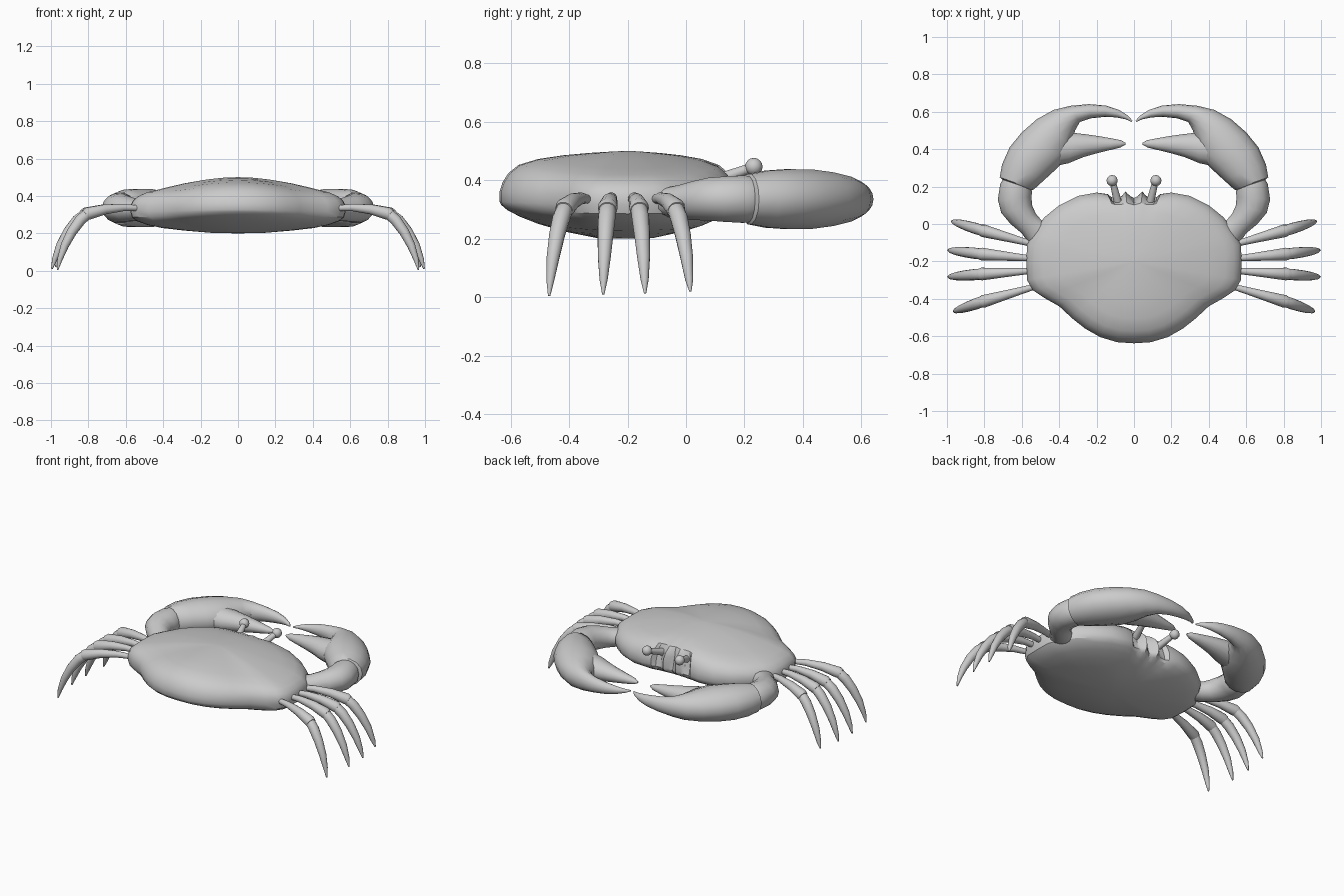
import bpy, bmesh
from math import cos, sin, pi, radians
from mathutils import Vector


def finish(bm, name, mirror=False, angle=40):
    bmesh.ops.recalc_face_normals(bm, faces=bm.faces)
    me = bpy.data.meshes.new(name)
    bm.to_mesh(me)
    bm.free()
    ob = bpy.data.objects.new(name, me)
    bpy.context.collection.objects.link(ob)
    bpy.ops.object.select_all(action='DESELECT')
    bpy.context.view_layer.objects.active = ob
    ob.select_set(True)
    bpy.ops.object.shade_smooth_by_angle(angle=radians(angle))
    if mirror:
        ob.modifiers.new("Mirror", 'MIRROR')
    return ob


def loft(name, rings, mirror=False, angle=40):
    bm = bmesh.new()
    loops = [[bm.verts.new(p) for p in r] for r in rings]
    n = len(loops[0])
    for a, b in zip(loops, loops[1:]):
        for i in range(n):
            j = (i + 1) % n
            bm.faces.new((a[i], a[j], b[j], b[i]))
    bm.faces.new(loops[0])
    bm.faces.new(loops[-1])
    return finish(bm, name, mirror, angle)


def claw_part(name, sections, sides=14):
    """Each section: outer x, y, inner x, y, centre z, half height."""
    rings = []
    for ox, oy, ix, iy, z, h in sections:
        c = Vector(((ox + ix) / 2, (oy + iy) / 2, z))
        a = Vector(((ox - ix) / 2, (oy - iy) / 2, 0))
        rings.append([c + a * cos(2 * pi * k / sides) + Vector((0, 0, h * sin(2 * pi * k / sides)))
                      for k in range(sides)])
    return loft(name, rings, True)


def tube(name, pts, radii, sides=14):
    pts = [Vector(p) for p in pts]
    rings = []
    for i, p in enumerate(pts):
        t = (pts[min(i + 1, len(pts) - 1)] - pts[max(i - 1, 0)]).normalized()
        s = t.cross(Vector((0, 0, 1))).normalized()
        u = s.cross(t)
        rings.append([p + radii[i] * (s * cos(2 * pi * k / sides) + u * sin(2 * pi * k / sides))
                      for k in range(sides)])
    return loft(name, rings, True)


# Shell: half outline with toothed front edge, swept through scaled levels
half = [(0, .165), (.02, .165), (.045, .166), (.065, .166), (.085, .166), (.12, .166), (.14, .166),
        (.2, .168), (.3, .15), (.4, .10), (.48, .035), (.54, -.05), (.572, -.11), (.575, -.2),
        (.572, -.3), (.54, -.355), (.48, -.395), (.4, -.44), (.33, -.505), (.26, -.56),
        (.18, -.605), (.09, -.632), (0, -.638)]
notch = {0: -.04, 1: -.02, 2: .008, 3: -.02, 4: -.035, 5: -.035, 6: -.008}
# Level: scale, height, extra height toward front and back, notch strength
levels = [(.02, .2, 0, 0), (.25, .203, 0, 0), (.5, .215, .01, 0), (.7, .228, .023, 0),
          (.84, .245, .03, 0), (.94, .265, .033, .2), (.985, .285, .03, .5), (1, .315, .012, .8),
          (1, .35, .01, 1), (.975, .376, .017, 1), (.93, .398, .026, .7), (.85, .418, .034, .2),
          (.7, .44, .032, 0), (.5, .467, .018, 0), (.3, .487, .006, 0), (.15, .497, 0, 0), (.02, .5, 0, 0)]
rings = []
for s, z, lift, cut in levels:
    right = []
    for k, (x, y) in enumerate(half):
        w = (y + .2) ** 2 / (x * x + (y + .2) ** 2)
        right.append(Vector((x * s, -.2 + (y + .2) * s + notch.get(k, 0) * cut, z + lift * w)))
    left = [Vector((-p.x, p.y, p.z)) for p in reversed(right[1:-1])]
    rings.append(right + left)
loft("shell", rings, angle=30)

# Claws: arm, palm with curved upper finger, and lower finger
claw_part("claw_arm", [
    (.55, -.12, .44, .0, .325, .05), (.60, -.05, .495, .02, .325, .06),
    (.66, .0, .525, .055, .33, .068), (.71, .06, .545, .10, .335, .075),
    (.728, .13, .548, .145, .335, .08), (.715, .215, .545, .175, .335, .083),
    (.70, .24, .55, .19, .335, .08)])
claw_part("claw_palm", [
    (.70, .235, .55, .18, .335, .075), (.718, .25, .535, .185, .335, .088),
    (.705, .32, .48, .235, .335, .1), (.665, .41, .42, .29, .335, .105),
    (.60, .49, .365, .345, .335, .104), (.52, .56, .335, .42, .335, .094),
    (.43, .61, .315, .50, .335, .078), (.34, .632, .29, .545, .335, .062),
    (.24, .641, .23, .565, .335, .048), (.15, .633, .155, .573, .335, .036),
    (.08, .61, .095, .57, .335, .024), (.03, .578, .045, .56, .335, .012),
    (.008, .552, .014, .546, .335, .004)])
claw_part("claw_lower_finger", [
    (.42, .49, .42, .31, .335, .075), (.33, .488, .35, .325, .335, .065),
    (.26, .48, .27, .358, .335, .053), (.19, .47, .2, .378, .335, .041),
    (.12, .458, .13, .395, .335, .029), (.07, .448, .075, .408, .335, .019),
    (.045, .434, .045, .424, .335, .005)])

# Four walking legs per side: upper segment and curved tapering tip segment
legs = [((.53, -.11), (.81, -.035), (.975, .015), .02),
        ((.54, -.185), (.82, -.16), (.995, -.14), .013),
        ((.54, -.25), (.82, -.268), (.995, -.283), .01),
        ((.53, -.335), (.81, -.415), (.965, -.468), .004)]
for n, (a, j, t, foot) in enumerate(legs, 1):
    a, j, t = Vector(a), Vector(j), Vector(t)

    def at(p, q, f, z):
        v = p.lerp(q, f)
        return (v.x, v.y, z)
    tube(f"leg_{n}_upper", [at(a, j, 0, .335), at(a, j, .3, .338), at(a, j, .65, .328),
                            at(a, j, .98, .305), at(a, j, 1.03, .298)],
         [.015, .02, .027, .034, .03])
    tube(f"leg_{n}_tip", [at(a, j, .92, .312), at(a, j, 1, .3), at(j, t, .22, .27),
                          at(j, t, .5, .21), at(j, t, .75, .135), at(j, t, .92, .06), at(j, t, 1, foot)],
         [.024, .029, .03, .027, .022, .014, .004])

# Eyes on stalks
tube("eye_stalk", [(.085, .11, .40), (.095, .15, .415), (.105, .19, .43), (.115, .23, .445)],
     [.022, .02, .018, .016])
bm = bmesh.new()
bmesh.ops.create_uvsphere(bm, u_segments=12, v_segments=8, radius=.03)
bmesh.ops.translate(bm, verts=bm.verts, vec=(.117, .232, .446))
finish(bm, "eye", True)
